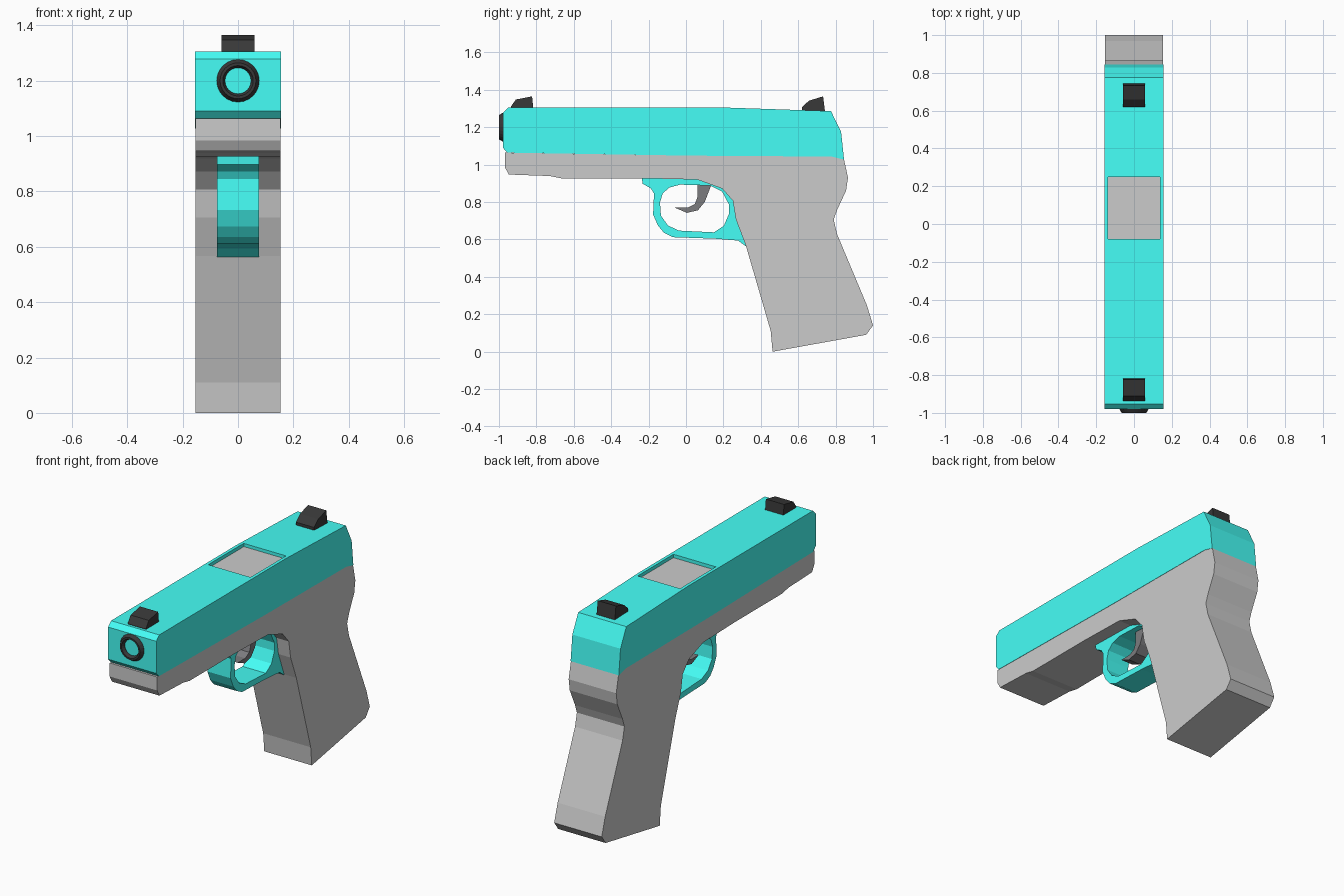
import bpy, bmesh
from math import cos, sin, tau


def material(name, rgb):
    m = bpy.data.materials.new(name)
    m.diffuse_color = (*rgb, 1)
    return m


TEAL = material("teal", (0.06, 1.0, 0.93))
BLACK = material("black", (0.04, 0.04, 0.04))
DARK = material("dark_grey", (0.2, 0.2, 0.21))


def finish(name, bm, mat):
    bmesh.ops.recalc_face_normals(bm, faces=bm.faces)
    me = bpy.data.meshes.new(name)
    bm.to_mesh(me)
    bm.free()
    ob = bpy.data.objects.new(name, me)
    bpy.context.collection.objects.link(ob)
    if mat:
        me.materials.append(mat)
    return ob


def slab(name, profile, half, mat=None):
    """Side profile of (y, z) points, extruded across x."""
    bm = bmesh.new()
    face = bm.faces.new([bm.verts.new((-half, y, z)) for y, z in profile])
    ext = bmesh.ops.extrude_face_region(bm, geom=[face], use_keep_orig=True)
    new = [v for v in ext["geom"] if isinstance(v, bmesh.types.BMVert)]
    bmesh.ops.translate(bm, verts=new, vec=(2 * half, 0, 0))
    return finish(name, bm, mat)


def cut(ob, cutter):
    mod = ob.modifiers.new("cut", 'BOOLEAN')
    mod.operation = 'DIFFERENCE'
    mod.solver = 'EXACT'
    mod.object = cutter
    cutter.hide_render = True
    cutter.display_type = 'WIRE'


# Frame with grip
slab("frame_grip", [
    (-0.968, 1.064), (-0.968, 0.985), (-0.947, 0.947), (-0.727, 0.939),
    (-0.668, 0.927), (-0.235, 0.927), (0.06, 0.92), (0.193, 0.872),
    (0.25, 0.807), (0.267, 0.706), (0.32, 0.567), (0.453, 0.11),
    (0.463, 0.0), (0.963, 0.09), (1.0, 0.14), (0.968, 0.246),
    (0.807, 0.63), (0.79, 0.706), (0.807, 0.756), (0.856, 0.861),
    (0.866, 0.93), (0.845, 1.027), (0.78, 1.043), (0.02, 1.048)], 0.154)

# Slide with a shallow recess in the top
slide = slab("slide", [
    (-0.955, 1.064), (-0.979, 1.09), (-0.979, 1.278), (-0.952, 1.305),
    (0.21, 1.305), (0.775, 1.286), (0.829, 1.177), (0.845, 1.027),
    (0.78, 1.043), (0.02, 1.048)], 0.156, TEAL)
cut(slide, slab("recess_cutter", [
    (-0.08, 1.275), (0.25, 1.275), (0.25, 1.4), (-0.08, 1.4)], 0.137))
slab("recess_plate", [
    (-0.08, 1.265), (0.25, 1.265), (0.25, 1.285), (-0.08, 1.285)], 0.137)

# Sights
slab("front_sight", [
    (-0.936, 1.295), (-0.936, 1.31), (-0.91, 1.348), (-0.823, 1.365),
    (-0.816, 1.295)], 0.059, BLACK)
slab("rear_sight", [
    (0.62, 1.285), (0.62, 1.308), (0.658, 1.342), (0.733, 1.365),
    (0.743, 1.285)], 0.059, BLACK)

# Trigger guard with its opening
guard = slab("trigger_guard", [
    (-0.237, 0.935), (-0.232, 0.898), (-0.187, 0.872), (-0.171, 0.845),
    (-0.176, 0.733), (-0.15, 0.674), (-0.118, 0.636), (-0.07, 0.612),
    (0.155, 0.604), (0.278, 0.594), (0.325, 0.56), (0.29, 0.706),
    (0.27, 0.82), (0.2, 0.89), (0.06, 0.935)], 0.075, TEAL)
cut(guard, slab("guard_cutter", [
    (-0.139, 0.797), (-0.125, 0.845), (-0.09, 0.877), (-0.032, 0.893),
    (0.128, 0.888), (0.193, 0.856), (0.23, 0.786), (0.23, 0.738),
    (0.203, 0.674), (0.15, 0.638), (-0.037, 0.647), (-0.096, 0.674),
    (-0.134, 0.727)], 0.2))

# Trigger
slab("trigger", [
    (0.06, 0.91), (0.135, 0.91), (0.133, 0.885), (0.1, 0.8), (0.064, 0.756),
    (0.005, 0.742), (-0.06, 0.77), (0.01, 0.77), (0.048, 0.79),
    (0.062, 0.83)], 0.04, DARK)

# Muzzle ring: a bevelled section swept round
bm = bmesh.new()
N = 24
section = [(0.077, -0.965), (0.077, -0.98), (0.065, -1.0), (0.055, -1.0),
           (0.047, -0.985), (0.047, -0.965)]
rings = [[bm.verts.new((r * cos(tau * i / N), y, 1.2 + r * sin(tau * i / N)))
          for r, y in section] for i in range(N)]
for i in range(N):
    a, b = rings[i], rings[(i + 1) % N]
    for j in range(len(section)):
        k = (j + 1) % len(section)
        bm.faces.new((a[j], a[k], b[k], b[j]))
finish("muzzle_ring", bm, BLACK)
